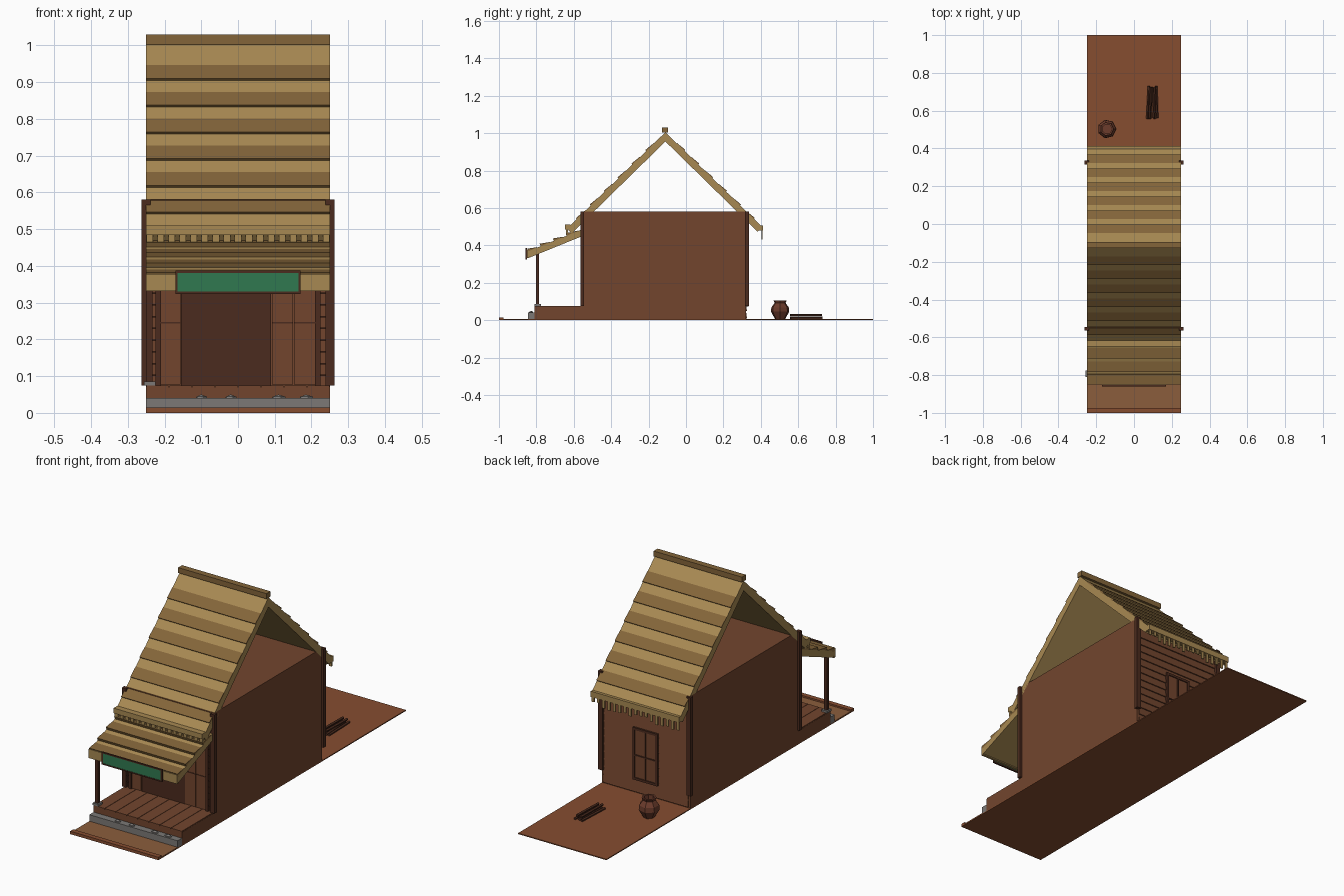
import bpy, bmesh, math, random
from mathutils import Vector

if "Cube" in bpy.data.objects:
    bpy.data.objects.remove(bpy.data.objects["Cube"])
random.seed(4)

def mat(name, r, g, b):
    m = bpy.data.materials.new(name)
    m.diffuse_color = (r, g, b, 1)
    m.use_nodes = True
    m.node_tree.nodes["Principled BSDF"].inputs["Base Color"].default_value = m.diffuse_color
    return m

WALL = mat("wall", .17, .06, .027)
DARK = mat("dark_wood", .07, .024, .013)
STRAW = mat("straw", .39, .25, .085)
STRAW2 = mat("dark_straw", .23, .13, .042)
EARTH = mat("earth", .24, .075, .03)
PATH = mat("path", .26, .11, .045)
STONE = mat("stone", .2, .19, .18)
GREEN = mat("green", .03, .19, .08)
CLAY = mat("clay", .15, .045, .025)

def mesh(name, verts, faces, m):
    me = bpy.data.meshes.new(name)
    me.from_pydata(verts, [], faces)
    bm = bmesh.new()
    bm.from_mesh(me)
    bmesh.ops.recalc_face_normals(bm, faces=bm.faces)
    bm.to_mesh(me)
    bm.free()
    me.materials.append(m)
    o = bpy.data.objects.new(name, me)
    bpy.context.collection.objects.link(o)
    return o

def prism(name, pts, x0, x1, m):
    """Extrude a (y, z) profile along x."""
    n = len(pts)
    v = [(x, y, z) for x in (x0, x1) for y, z in pts]
    f = [tuple(range(n)), tuple(range(n, 2 * n))]
    f += [(i, (i + 1) % n, n + (i + 1) % n, n + i) for i in range(n)]
    return mesh(name, v, f, m)

def box(name, x0, x1, y0, y1, z0, z1, m):
    return prism(name, [(y0, z0), (y1, z0), (y1, z1), (y0, z1)], x0, x1, m)

def wedge(name, top, low, lift, m):
    """Roof course lying on a slope, thicker at its lower edge."""
    d = Vector((low[0] - top[0], low[1] - top[1])).normalized()
    n = Vector((-d.y, d.x))
    if n.y < 0:
        n = -n
    t, l = Vector(top), Vector(low)
    pts = [t - n * .004, l - n * .004, l + n * lift, t + n * .002]
    return prism(name, [tuple(p) for p in pts], -.25, .25, m)

def stick(name, a, b, r, sides, m):
    a, b = Vector(a), Vector(b)
    bpy.ops.mesh.primitive_cylinder_add(vertices=sides, radius=r, depth=(b - a).length, location=(a + b) / 2)
    o = bpy.context.object
    o.name = name
    o.rotation_euler = (b - a).to_track_quat('Z', 'Y').to_euler()
    o.data.materials.append(m)
    return o

# ground, path and kerb
box("ground", -.25, .25, -1, 1, 0, .005, EARTH)
box("path", -.25, .25, -.99, -.84, .004, .007, PATH)
box("front_kerb", -.25, .25, -1, -.975, 0, .015, EARTH)

# house body and porch deck
box("house_body", -.25, .25, -.55, .32, .005, .58, WALL)
box("porch_base", -.25, .25, -.81, -.55, .005, .07, WALL)
for i in range(8):
    x = -.25 + i * .0625
    box("porch_board", x + .001, x + .0615, -.81, -.55, .07, .075, WALL)

# stone step with loose stones
box("stone_step", -.25, .25, -.845, -.81, .005, .04, STONE)
for x, w in ((-.1, .018), (-.02, .018), (.11, .022), (.185, .022)):
    bpy.ops.mesh.primitive_ico_sphere_add(subdivisions=1, radius=1, location=(x, -.828, .039))
    o = bpy.context.object
    o.name, o.scale = "loose_stone", (w, .012, .011)
    o.data.materials.append(STONE)

# corner posts and porch post
for x in (-.25, .25):
    for y in (-.555, .326):
        box("corner_post", x - .012, x + .012, y - .01, y + .01, .075, .58, DARK)
box("porch_post", -.249, -.232, -.801, -.785, .08, .375, DARK)
box("post_foot", -.256, -.224, -.81, -.776, .074, .085, STONE)

# shop front: dark doorway, sliding panels, slatted ends
box("doorway", -.155, .09, -.556, -.549, .075, .46, DARK)
for x0, x1 in ((-.21, -.157), (.092, .15), (.153, .21)):
    box("front_panel", x0, x1, -.558, -.549, .077, .46, WALL)
    box("panel_rail", x0, x1, -.56, -.557, .243, .247, DARK)
for s in (-1, 1):
    box("front_upright", s * .217 - .007, s * .217 + .007, -.564, -.549, .075, .47, DARK)
    for i in range(11):
        z = .1 + i * .032
        box("slat", s * .232 - .009, s * .232 + .009, -.556, -.549, z, z + .004, DARK)

# back wall: planks and framed window
for i in range(13):
    z = .01 + i * .039
    prism("back_plank", [(.318, z), (.326, z), (.321, z + .038), (.318, z + .038)], -.238, .238, WALL)
box("window_pane", -.065, .065, .32, .328, .08, .335, WALL)
for x, w in ((-.065, .006), (.0, .003), (.065, .006)):
    box("window_upright", x - w, x + w, .32, .333, .075, .34, DARK)
for z, w in ((.08, .006), (.2, .003), (.335, .006)):
    box("window_rail", -.07, .07, .32, .333, z - w, z + w, DARK)

# main roof
def roof_z(y):
    return 1.005 - .98 * abs(y + .11)
RY = -.11
yf, yb = -.635, .405
prism("main_roof", [(yf, roof_z(yf)), (RY, 1.005), (yb, roof_z(yb)), (yb - .022, roof_z(yb) - .028),
                    (RY, .955), (yf + .022, roof_z(yf) - .028)], -.25, .25, STRAW)
for s in (-1, 1):
    for i in range(6):
        low = .905 - .0728 * i
        d0, d1 = (1.005 - low - .04) / .98, (1.005 - low) / .98
        wedge("roof_course", (RY + s * d0, low + .04), (RY + s * d1, low), .007, STRAW2)
box("ridge_cap", -.25, .25, -.127, -.095, 1.003, 1.03, STRAW2)

# eaves: bars with teeth in front and ragged fringe behind
box("front_eave_bar", -.25, .25, -.648, -.618, .484, .51, STRAW)
box("back_eave_bar", -.25, .25, .385, .413, .478, .507, STRAW)
for i in range(17):
    x = -.24 + i * .03
    box("front_tooth", x - .009, x + .009, -.642, -.63, .462, .486, STRAW)
    box("back_fringe", x - .007, x + .007, .404, .41, random.uniform(.43, .458), .482, STRAW)

# porch roof with stepped courses
a, b = (-.55, .487), (-.845, .368)
prism("porch_roof", [a, b, (b[0] + .01, b[1] - .033), (a[0], a[1] - .036)], -.25, .25, STRAW)
for t0, t1 in ((.08, .3), (.36, .53), (.6, .77), (.83, .99)):
    p = [(a[0] + (b[0] - a[0]) * t, a[1] + (b[1] - a[1]) * t) for t in (t0, t1)]
    wedge("porch_course", p[0], p[1], .014, STRAW2)
box("porch_fascia", -.25, .25, -.85, -.838, .332, .378, STRAW)

# blank sign board
box("sign_board", -.165, .165, -.857, -.851, .33, .381, GREEN)
for z in (.327, .384):
    box("sign_rail", -.17, .17, -.859, -.85, z - .003, z + .003, DARK)
for x in (-.167, .167):
    box("sign_side", x - .003, x + .003, -.859, -.85, .324, .387, DARK)

# clay pot: rings of seven sides, open at the top
N = 7
rings = [(.027, .005), (.05, .045), (.048, .068), (.03, .092), (.036, .105), (.026, .105), (.026, .08)]
v = [(-.143 + r * math.cos(2 * math.pi * k / N), .503 + r * math.sin(2 * math.pi * k / N), z)
     for r, z in rings for k in range(N)]
f = [(j * N + k, j * N + (k + 1) % N, (j + 1) * N + (k + 1) % N, (j + 1) * N + k)
     for j in range(len(rings) - 1) for k in range(N)]
f += [tuple(range(N)), tuple(range((len(rings) - 1) * N, len(rings) * N))]
mesh("clay_pot", v, f, CLAY)

# firewood pile
for i, (x, z) in enumerate(((.075, .012), (.09, .012), (.105, .012), (.12, .012), (.085, .027), (.108, .027))):
    k = random.uniform(-.007, .007)
    stick("firewood", (x - k, .557 + .003 * (i % 2), z), (x + k, .73 - .004 * (i % 3), z), .007, 5, DARK)
